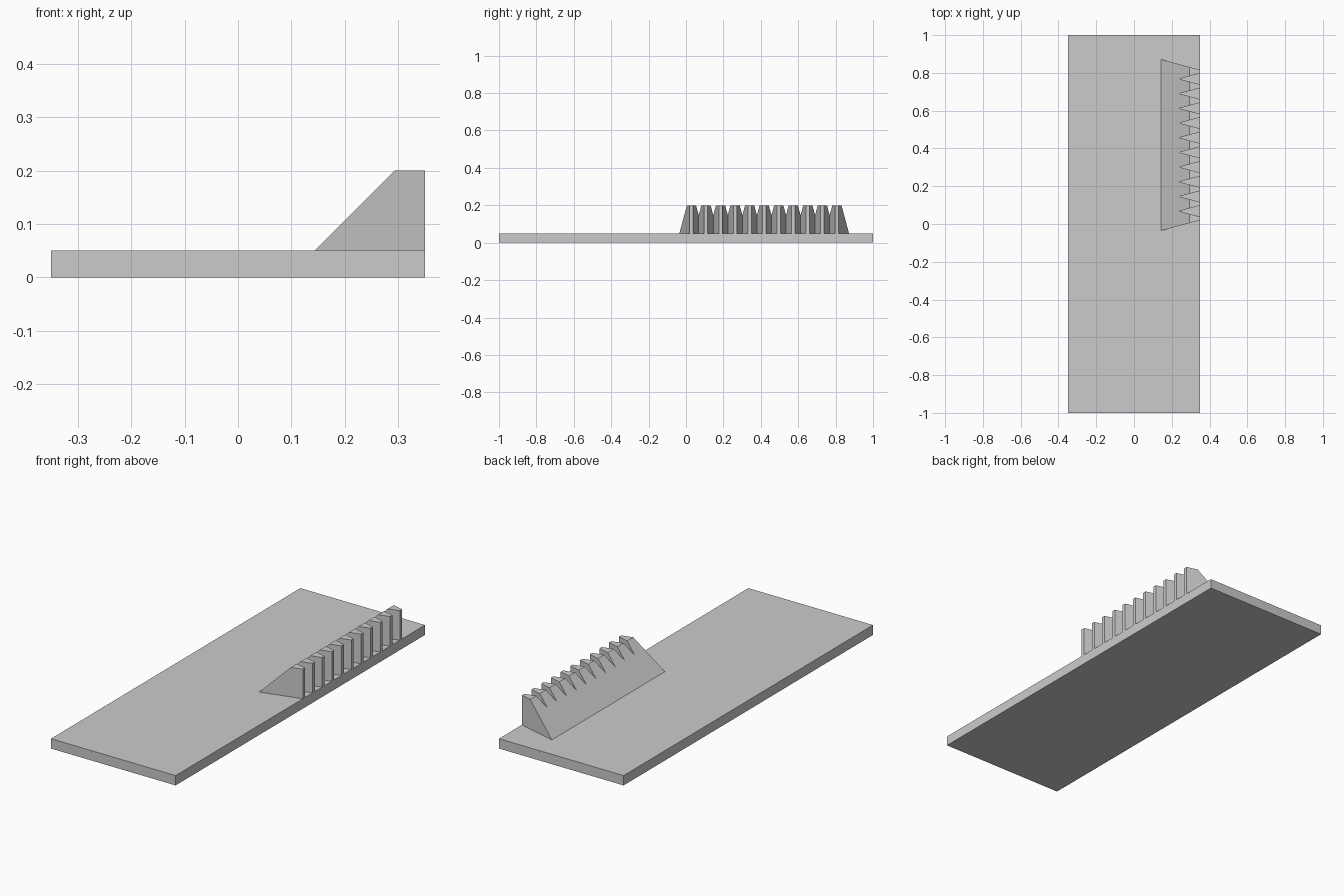
import bpy, bmesh, math

if "Cube" in bpy.data.objects:
    bpy.data.objects.remove(bpy.data.objects["Cube"], do_unlink=True)

# Shared plain grey
grey = bpy.data.materials.new("light_grey")
grey.use_nodes = True
colour = (0.6, 0.6, 0.6, 1)
grey.diffuse_color = colour
grey.node_tree.nodes["Principled BSDF"].inputs["Base Color"].default_value = colour

HALF_WIDTH, HALF_LENGTH, THICK = 0.35, 1.0, 0.05
TOP = 0.2
RACK_BACK = 0.143                       # foot of the sloped back
RACK_MID, TIP_HALF = 0.418, 0.398       # rack centre in y, half length at the tips
TAPER = math.tan(math.radians(15))      # pressure angle of the teeth
NOTCHES, PITCH, DEPTH = 10, 0.0778, 0.11


def add_prisms(name, loops):
    """Make one object from pairs of matching end loops."""
    bm = bmesh.new()
    for start, end in loops:
        a = [bm.verts.new(p) for p in start]
        b = [bm.verts.new(p) for p in end]
        bm.faces.new(a)
        bm.faces.new(b[::-1])
        for i in range(len(a)):
            j = (i + 1) % len(a)
            bm.faces.new((a[i], b[i], b[j], a[j]))
    bmesh.ops.recalc_face_normals(bm, faces=bm.faces)
    mesh = bpy.data.meshes.new(name)
    bm.to_mesh(mesh)
    bm.free()
    mesh.materials.append(grey)
    obj = bpy.data.objects.new(name, mesh)
    bpy.context.collection.objects.link(obj)
    return obj


# Base plate
rect = [(-HALF_WIDTH, -HALF_LENGTH), (HALF_WIDTH, -HALF_LENGTH),
        (HALF_WIDTH, HALF_LENGTH), (-HALF_WIDTH, HALF_LENGTH)]
add_prisms("base_plate", [([(x, y, 0) for x, y in rect],
                           [(x, y, THICK) for x, y in rect])])

# Rack body: sloped profile run along y, with ends tapering to the tooth tips
profile = [(RACK_BACK, THICK), (HALF_WIDTH, THICK), (HALF_WIDTH, TOP),
           (RACK_BACK + TOP - THICK, TOP)]


def end_loop(side):
    return [(x, RACK_MID + side * (TIP_HALF + (HALF_WIDTH - x) * TAPER), z)
            for x, z in profile]


rack = add_prisms("toothed_rack", [(end_loop(-1), end_loop(1))])

# V notches between the teeth
root, outer = HALF_WIDTH - DEPTH, HALF_WIDTH + 0.01
half = (outer - root) * TAPER
notches = []
for i in range(NOTCHES):
    y = RACK_MID + (i - (NOTCHES - 1) / 2) * PITCH
    tri = [(root, y), (outer, y - half), (outer, y + half)]
    notches.append(([(px, py, THICK - 0.02) for px, py in tri],
                    [(px, py, TOP + 0.02) for px, py in tri]))
cutter = add_prisms("notch_cutter", notches)
cutter.hide_render = True

cut = rack.modifiers.new("notches", "BOOLEAN")
cut.operation = "DIFFERENCE"
cut.solver = "EXACT"
cut.object = cutter
bpy.context.view_layer.objects.active = rack
bpy.ops.object.modifier_apply(modifier=cut.name)
bpy.data.objects.remove(cutter, do_unlink=True)
